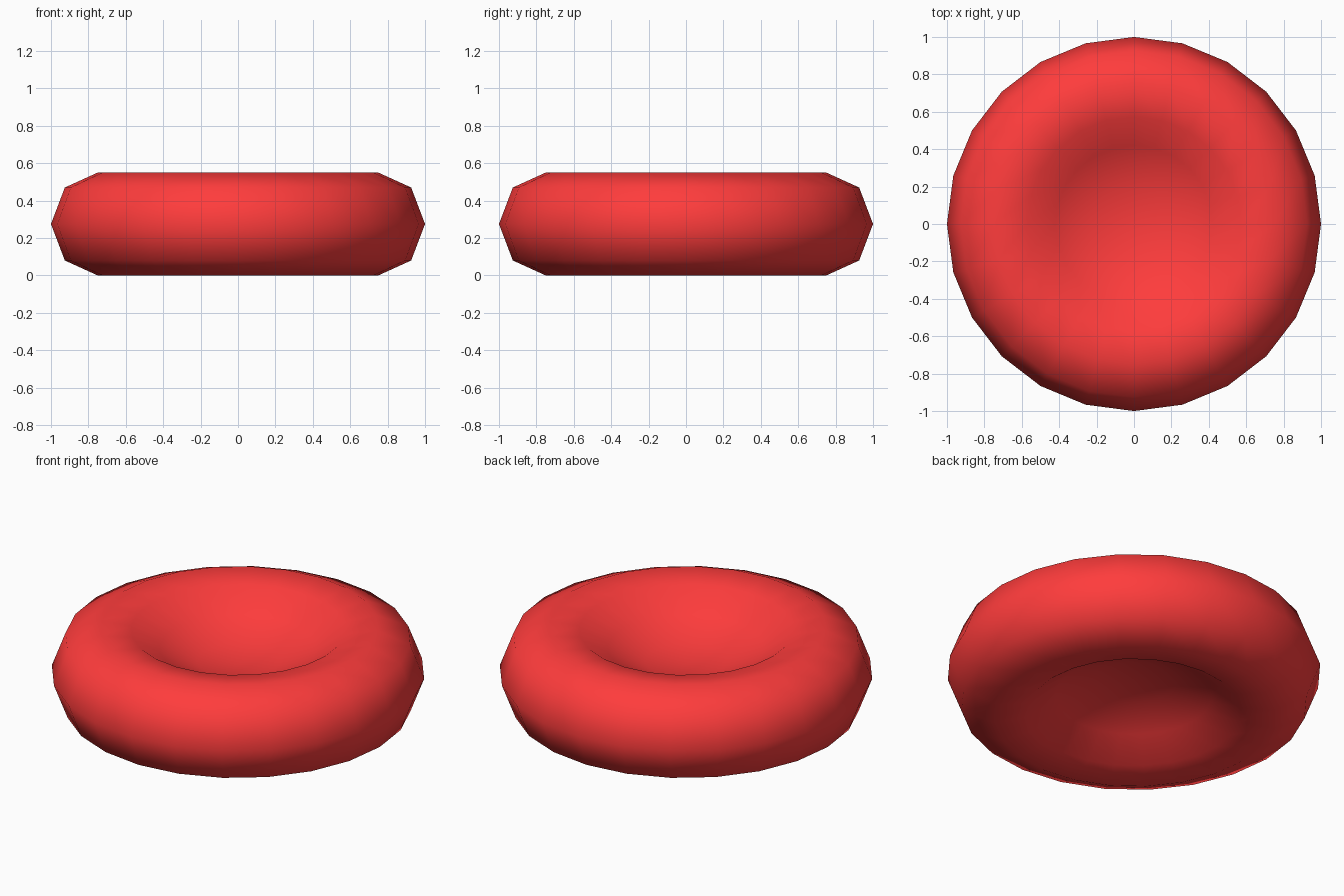
import bpy, bmesh, math

if "Cube" in bpy.data.objects:
    bpy.data.objects.remove(bpy.data.objects["Cube"])

SEGMENTS = 24
MID = 0.275

# Half profile (radius, height above the mid plane), outer edge to centre
half = [(1.0, 0.0), (0.926, 0.195), (0.75, 0.275), (0.573, 0.249),
        (0.42, 0.143), (0.22, 0.065), (0.0, 0.045)]

# Full section: top centre, round the rim, bottom centre
profile = half[::-1] + [(r, -h) for r, h in half[1:]]


def lathe(name, points, segments):
    bm = bmesh.new()
    rings = []
    for r, h in points:
        n = segments if r > 0 else 1
        rings.append([bm.verts.new((r * math.cos(math.tau * i / segments),
                                    r * math.sin(math.tau * i / segments),
                                    MID + h)) for i in range(n)])
    for a, b in zip(rings, rings[1:]):
        for i in range(segments):
            j = (i + 1) % segments
            if len(a) == 1:
                bm.faces.new((a[0], b[i], b[j]))
            elif len(b) == 1:
                bm.faces.new((a[i], b[0], a[j]))
            else:
                bm.faces.new((a[i], b[i], b[j], a[j]))
    bmesh.ops.recalc_face_normals(bm, faces=bm.faces)
    for f in bm.faces:
        f.smooth = True
    mesh = bpy.data.meshes.new(name)
    bm.to_mesh(mesh)
    bm.free()
    obj = bpy.data.objects.new(name, mesh)
    bpy.context.collection.objects.link(obj)
    return obj


# Biconcave disc
disc = lathe("biconcave_disc", profile, SEGMENTS)
red = bpy.data.materials.new("red")
red.diffuse_color = (1.0, 0.045, 0.045, 1.0)
red.use_nodes = True
red.node_tree.nodes["Principled BSDF"].inputs["Base Color"].default_value = red.diffuse_color
disc.data.materials.append(red)
